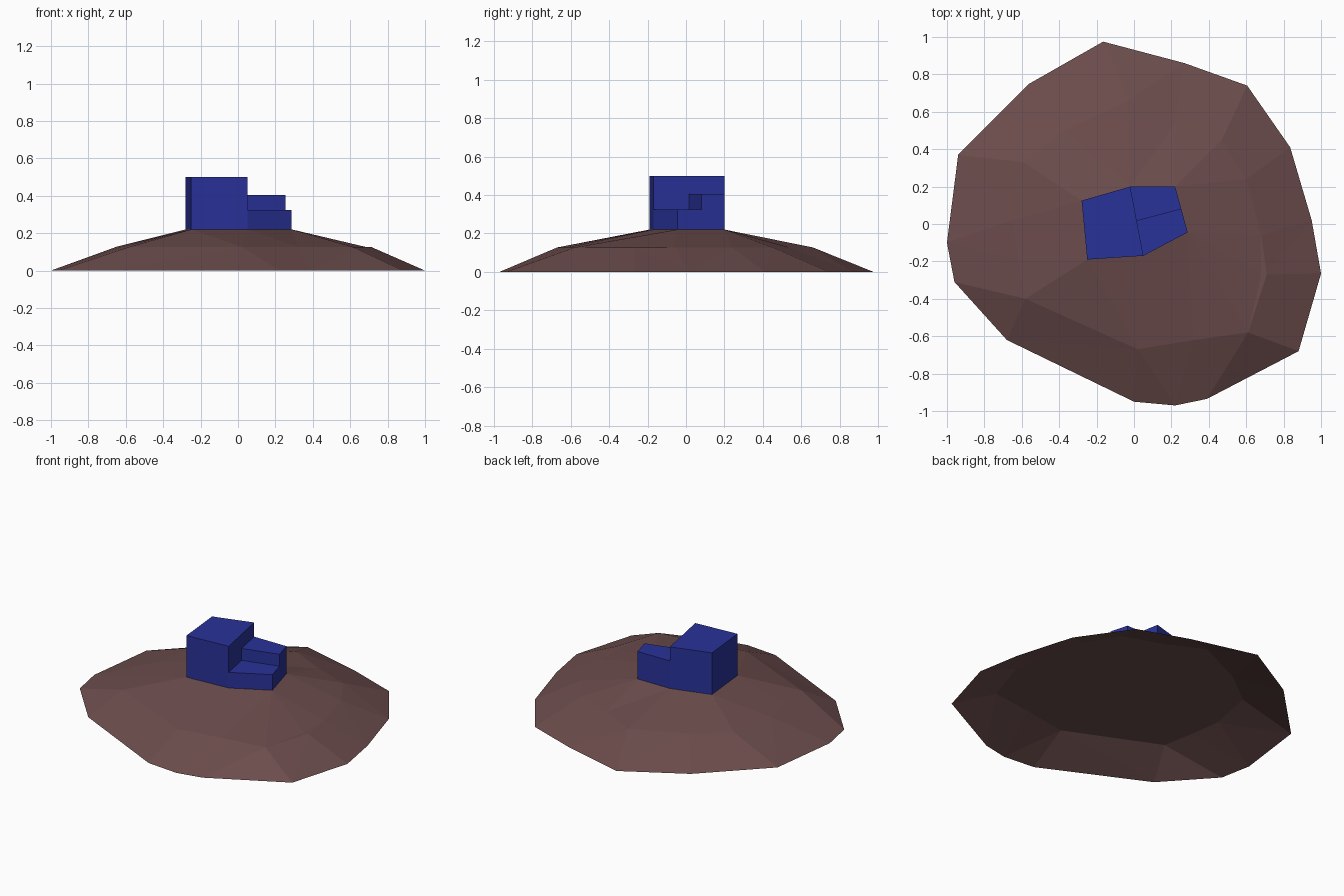
import bpy, bmesh

if "Cube" in bpy.data.objects:
    bpy.data.objects.remove(bpy.data.objects["Cube"])


def material(name, color):
    m = bpy.data.materials.new(name)
    m.diffuse_color = (*color, 1)
    m.use_nodes = True
    m.node_tree.nodes["Principled BSDF"].inputs["Base Color"].default_value = m.diffuse_color
    return m


def add_object(name, bm, mat):
    me = bpy.data.meshes.new(name)
    bm.to_mesh(me)
    bm.free()
    me.materials.append(mat)
    ob = bpy.data.objects.new(name, me)
    bpy.context.collection.objects.link(ob)
    return ob


def ring_verts(bm, outline, z):
    return [bm.verts.new((x, y, z)) for x, y in outline]


def prism(name, outline, z0, z1, mat):
    bm = bmesh.new()
    a, b = ring_verts(bm, outline, z0), ring_verts(bm, outline, z1)
    bm.faces.new(a)
    bm.faces.new(b)
    for i in range(len(a)):
        j = (i + 1) % len(a)
        bm.faces.new((a[i], a[j], b[j], b[i]))
    bmesh.ops.recalc_face_normals(bm, faces=bm.faces)
    return add_object(name, bm, mat)


def layer(name, low, high, z0, z1, mat):
    """Faceted slope between two outlines, flat on top and open below."""
    bm = bmesh.new()
    a, b = ring_verts(bm, low, z0), ring_verts(bm, high, z1)
    cap = bm.faces.new(b)
    # Walk both rings from their nearest start, always adding the shorter diagonal
    na, nb = len(a), len(b)
    dist = lambda p, q: (p.co - q.co).length
    i0, j0 = min(((i, j) for i in range(na) for j in range(nb)),
                 key=lambda s: dist(a[s[0]], b[s[1]]))
    i = j = 0
    while i < na or j < nb:
        p, q = a[(i0 + i) % na], b[(j0 + j) % nb]
        pn, qn = a[(i0 + i + 1) % na], b[(j0 + j + 1) % nb]
        if j == nb or (i < na and dist(pn, q) < dist(p, qn)):
            bm.faces.new((p, pn, q))
            i += 1
        else:
            bm.faces.new((p, qn, q))
            j += 1
    for f in bm.faces:
        f.normal_update()
        if f.normal.z < 0:
            f.normal_flip()
    return add_object(name, bm, mat)


brown = material("earth", (0.15, 0.073, 0.073))
blue = material("blue_stone", (0.022, 0.032, 0.32))

# Contour outlines of the mound, all clockwise from the back
base = [(-.165, .975), (.27, .86), (.605, .74), (.835, .41), (.95, .02), (1, -.265),
        (.88, -.68), (.39, -.935), (.22, -.97), (0, -.95), (-.68, -.62),
        (-.96, -.31), (-1, -.1), (-.94, .37), (-.56, .75)]
middle = [(-.03, .66), (.22, .54), (.47, .45), (.6, .24), (.68, -.06), (.71, -.27),
          (.61, -.58), (.32, -.62), (.02, -.67), (-.58, -.4), (-.62, -.19),
          (-.65, .02), (-.59, .33), (-.37, .5)]
summit = [(-.02, .2), (.22, .2), (.287, -.045), (.05, -.17), (-.25, -.19), (-.28, .125)]

# Mound: two stacked layers, the upper one leaving a small ledge on the right
upper_foot = [(min(x, .68), y) for x, y in middle]
layer("lower_slope", base, middle, 0, .127, brown)
layer("upper_slope", upper_foot, summit, .127, .22, brown)

# Three stepped blocks sharing the summit outline
back, right_back, right, front, front_left, left = summit
inner, outer = (.01, .015), (.253, .08)
prism("tall_block", [left, back, front, front_left], .22, .5, blue)
prism("middle_block", [back, right_back, outer, inner], .22, .405, blue)
prism("low_block", [inner, outer, right, front], .22, .325, blue)
